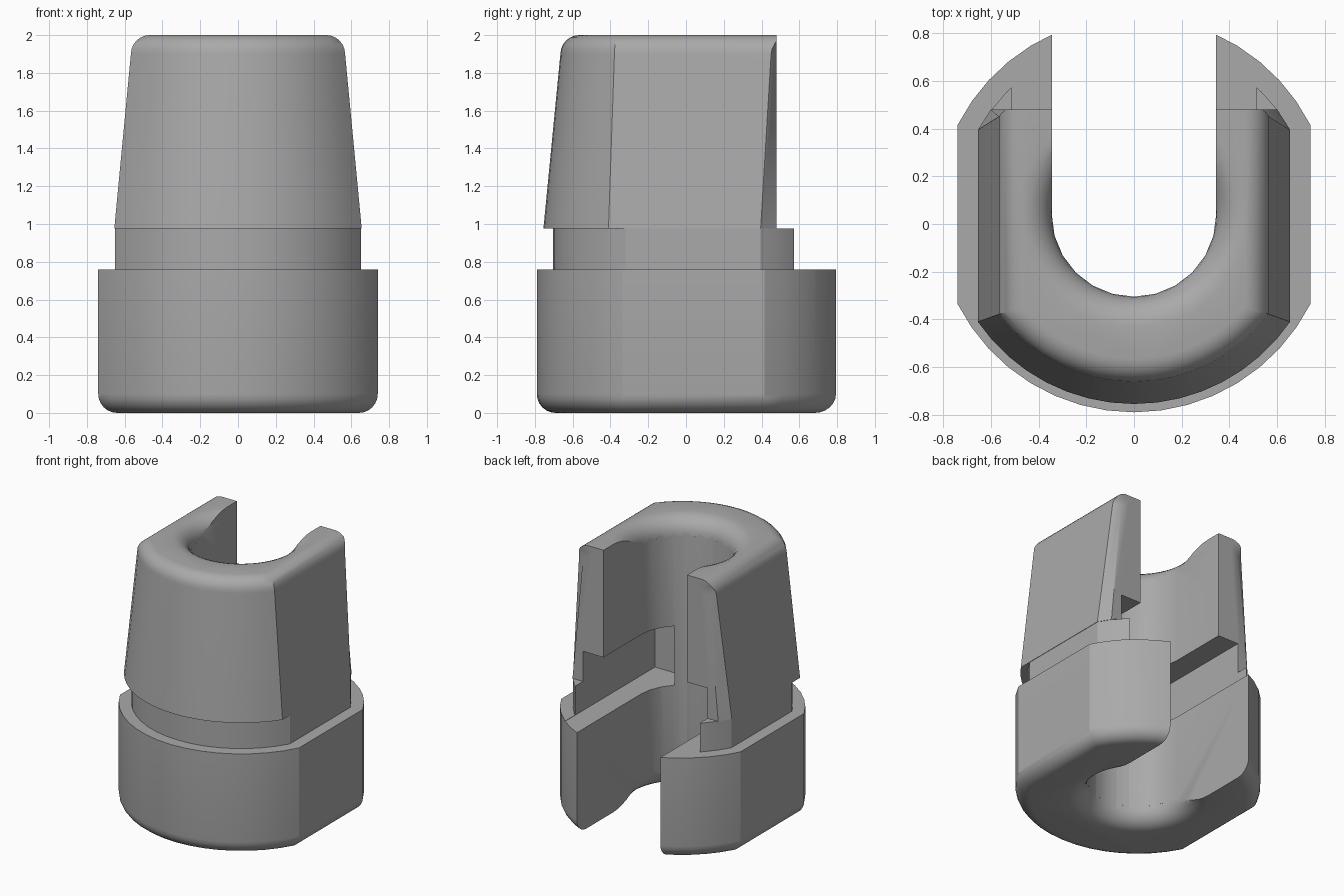
import bpy, bmesh, math

if "Cube" in bpy.data.objects:
    bpy.data.objects.remove(bpy.data.objects["Cube"])

CY = 0.04          # common axis of all round sections
SLOT = 0.345       # slot half width


def make_object(name, bm):
    bmesh.ops.recalc_face_normals(bm, faces=bm.faces)
    mesh = bpy.data.meshes.new(name)
    bm.to_mesh(mesh)
    bm.free()
    obj = bpy.data.objects.new(name, mesh)
    bpy.context.collection.objects.link(obj)
    return obj


def loft(name, rings):
    """Skin a stack of equal-count rings and cap both ends."""
    bm = bmesh.new()
    loops = [[bm.verts.new(p) for p in ring] for ring in rings]
    n = len(loops[0])
    for a, b in zip(loops, loops[1:]):
        for i in range(n):
            j = (i + 1) % n
            bm.faces.new((a[i], a[j], b[j], b[i]))
    bm.faces.new(loops[0][::-1])
    bm.faces.new(loops[-1])
    return make_object(name, bm)


def section(z, w, r_front, r_back, y_max=9, n=16):
    """Circle with flat sides at x = +-w and an optional flat back."""
    pts = []
    for r, s in ((r_front, -1), (r_back, 1)):
        a = math.asin(w / r)
        for i in range(n + 1):
            t = (-a + 2 * a * i / n) * -s
            pts.append((r * math.sin(t), min(CY + s * r * math.cos(t), y_max), z))
    return pts


def circle(z, r, n=48):
    return [(r * math.cos(2 * math.pi * i / n), CY + r * math.sin(2 * math.pi * i / n), z)
            for i in range(n)]


def box(name, x0, x1, y0, y1, z0, z1):
    return loft(name, [[(x0, y0, z), (x1, y0, z), (x1, y1, z), (x0, y1, z)] for z in (z0, z1)])


# Body: rounded foot, recessed neck, tapered head with rounded top
quarter = [math.pi / 2 * i / 6 for i in range(7)]
rings = []
for t in quarter:
    d = 0.1 * (1 - math.sin(t))
    rings.append(section(0.1 * (1 - math.cos(t)), 0.74 - d, 0.83 - d, 0.83 - d))
rings.append(section(0.76, 0.74, 0.83, 0.83))
rings.append(section(0.76, 0.652, 0.745, 0.742))
rings.append(section(0.975, 0.652, 0.745, 0.742))
rings.append(section(0.975, 0.655, 0.795, 0.745, 0.48))
for t in quarter:
    d = 0.1 * (1 - math.cos(t))
    rings.append(section(1.9 + 0.1 * math.sin(t), 0.567 - d, 0.705 - d, 0.70, 0.48))
body = loft("slotted_body", rings)

# Open slot with a round end
outline = [(SLOT, 1.2), (-SLOT, 1.2)]
for i in range(13):
    a = math.pi + math.pi * i / 12
    outline.append((SLOT * math.cos(a), CY + SLOT * math.sin(a)))
cutters = [loft("slot_cutter", [[(x, y, z) for x, y in outline] for z in (-0.2, 2.2)])]

# Flared mouths at the top and bottom of the slot end
F = 0.13
flare = [(F * math.sin(t) - F, 0.343 + F * (1 - math.cos(t))) for t in quarter]
flare.append((0.1, 0.343 + F))
cutters.append(loft("top_flare_cutter", [circle(2 + h, r) for h, r in flare]))
cutters.append(loft("bottom_flare_cutter", [circle(-h, r) for h, r in flare]))

# Side grooves inside both arms
for s, side in ((1, "right"), (-1, "left")):
    x0, x1 = sorted((s * 0.24, s * 0.515))
    cutters.append(box(side + "_groove_cutter", x0, x1, -0.37, 1.1, 0.758, 1.2))

bpy.context.view_layer.objects.active = body
body.select_set(True)
for c in cutters:
    mod = body.modifiers.new(c.name, 'BOOLEAN')
    mod.operation = 'DIFFERENCE'
    mod.solver = 'EXACT'
    mod.object = c
    bpy.ops.object.modifier_apply(modifier=mod.name)
for c in cutters:
    bpy.data.objects.remove(c)

# Single grey finish
grey = bpy.data.materials.new("grey")
grey.diffuse_color = (0.4, 0.4, 0.4, 1)
grey.use_nodes = True
grey.node_tree.nodes["Principled BSDF"].inputs["Base Color"].default_value = grey.diffuse_color
body.data.materials.clear()
body.data.materials.append(grey)
for p in body.data.polygons:
    p.material_index = 0
bpy.ops.object.shade_smooth_by_angle(angle=math.radians(30))
